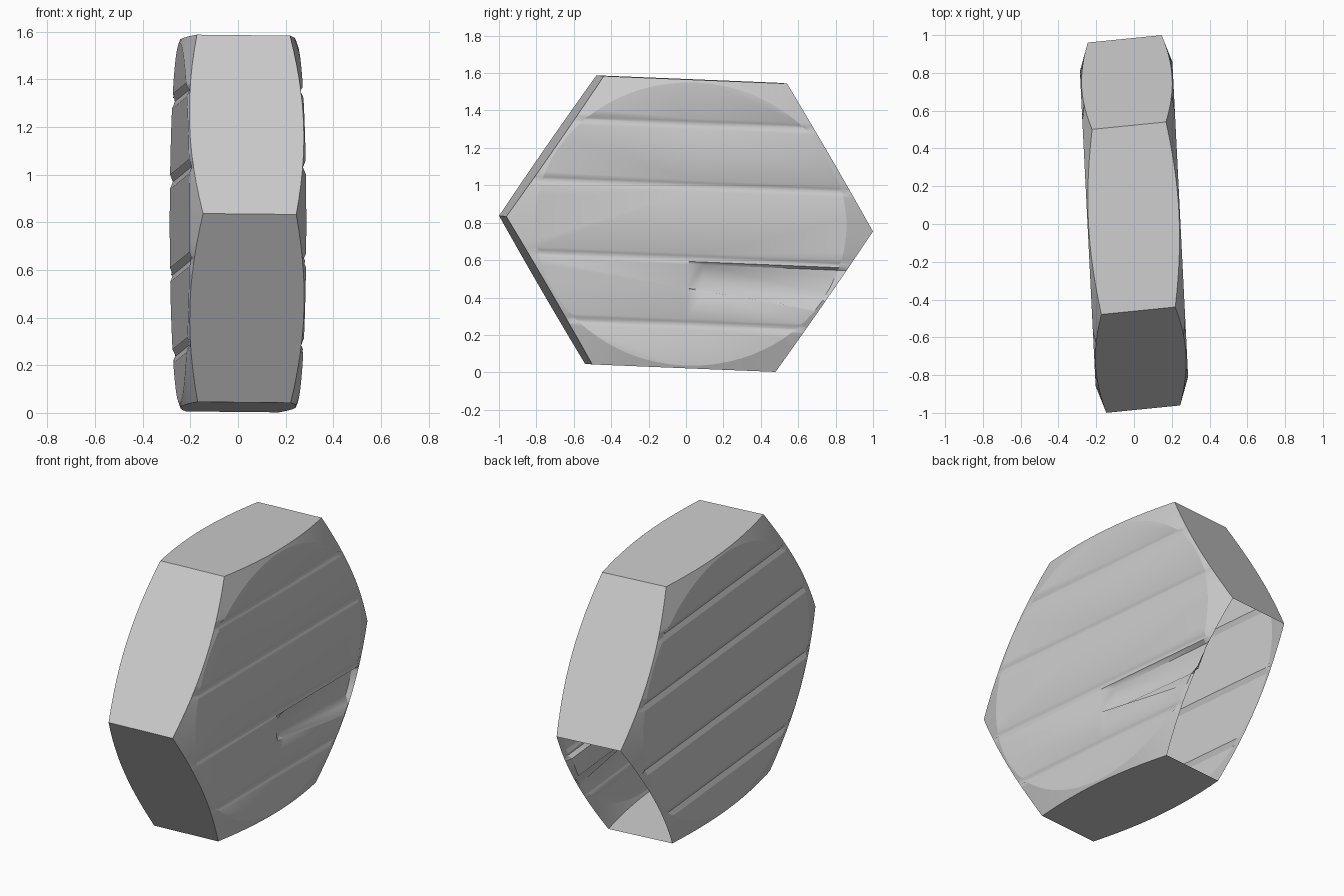
import bpy
import bmesh
from math import cos, sin, radians, hypot
from mathutils import Vector

cube = bpy.data.objects.get("Cube")
if cube:
    bpy.data.objects.remove(cube)

SEG = 12           # samples along each hexagon edge
CAP_R = 0.85       # radius of the flat round face
HALF = 0.245       # half thickness at the flat face
SLOPE = 0.33       # chamfer slope
SQUASH = 0.89      # height squash of the hexagon
GROOVES = (0.535, 0.205, -0.185, -0.535)
WIDTH, DEPTH = 0.03, 0.012
LEDGE = -0.345     # height of the recessed ledge on the left face

grey = bpy.data.materials.new("plain grey")
grey.use_nodes = True
colour = (0.6, 0.6, 0.6, 1)
grey.diffuse_color = colour
grey.node_tree.nodes["Principled BSDF"].inputs["Base Color"].default_value = colour

bm = bmesh.new()


def corner(k):
    return Vector((cos(radians(60 * k)), sin(radians(60 * k))))


# Outline samples of a regular hexagon
outline = [corner(k).lerp(corner(k + 1), i / SEG) for k in range(6) for i in range(SEG)]
total = len(outline)
rims, sides = {}, {}
for side in (-1, 1):
    rims[side] = [bm.verts.new((side * (HALF - SLOPE * (p.length - CAP_R)), p.x, p.y * SQUASH))
                  for p in outline]
    ring = [p.normalized() * CAP_R for p in outline]
    circle = [bm.verts.new((side * HALF, p.x, p.y * SQUASH)) for p in ring]
    # Flat round face and curved chamfer
    sides[side] = [bm.faces.new(circle)]
    for i in range(total):
        j = (i + 1) % total
        sides[side].append(bm.faces.new((circle[i], circle[j], rims[side][j], rims[side][i])))

# Five edge panels, the lower back one is open
for k in range(5):
    ids = [(k * SEG + i) % total for i in range(SEG + 1)]
    bm.faces.new([rims[1][i] for i in ids] + [rims[-1][i] for i in reversed(ids)])


def cut(side, point, normal):
    faces = [f for f in bm.faces
             if len({v for v in f.verts if v.co.x * side > 0}) == len(f.verts)]
    geom = set(faces)
    for f in faces:
        geom.update(f.edges)
        geom.update(f.verts)
    bmesh.ops.bisect_plane(bm, geom=list(geom), dist=1e-5, plane_co=point, plane_no=normal)


# Cut the groove lines, then the recess outline on the left face
for side in (-1, 1):
    for q in GROOVES:
        for step in (-1, -0.5, 0, 0.5, 1):
            cut(side, (0, 0, q + step * WIDTH), (0, 0, 1))
cut(1, (0, 0, LEDGE), (0, 0, 1))
cut(1, (0, 0, LEDGE), (0, 0.12, 1))
for p in (0, 0.08):
    cut(1, (0, p, 0), (0, 1, 0))


def radius(co):
    return hypot(co.y, co.z / SQUASH)


# Press the grooves and the recess into the round faces
for v in bm.verts:
    if radius(v.co) > CAP_R + 0.001:
        continue
    side = 1 if v.co.x > 0 else -1
    gap = min(abs(v.co.z - q) for q in GROOVES)
    push = DEPTH * max(0, 1 - gap / WIDTH)
    recess = LEDGE - 0.001 <= v.co.z <= GROOVES[2] - WIDTH + 0.001
    if side > 0 and recess and v.co.y > 0.07:
        push = 0.03
    v.co.x -= side * push

bmesh.ops.recalc_face_normals(bm, faces=bm.faces[:])
if max(bm.faces, key=lambda f: f.calc_center_median().x).normal.x < 0:
    bmesh.ops.reverse_faces(bm, faces=bm.faces[:])
border = [e.index for e in bm.edges]
bm.edges.index_update()
border = [e.index for e in bm.edges
          if all(abs(radius(v.co) - CAP_R) < 0.004 for v in e.verts)]

# Tilt and skew into the leaning pose
for v in bm.verts:
    u, p, q = v.co
    y = 0.98 * p + 0.04 * q
    v.co = (u - 0.05 * y, y + 0.1 * u, q - 0.04 * p - 0.01 * u + 0.795)

mesh = bpy.data.meshes.new("hexagonal_block")
bm.to_mesh(mesh)
bm.free()
mesh.materials.append(grey)
block = bpy.data.objects.new("hexagonal_block", mesh)
bpy.context.collection.objects.link(block)
bpy.ops.object.select_all(action='DESELECT')
block.select_set(True)
bpy.context.view_layer.objects.active = block
bpy.ops.object.shade_smooth_by_angle(angle=radians(48))
for i in border:
    mesh.edges[i].use_edge_sharp = True
